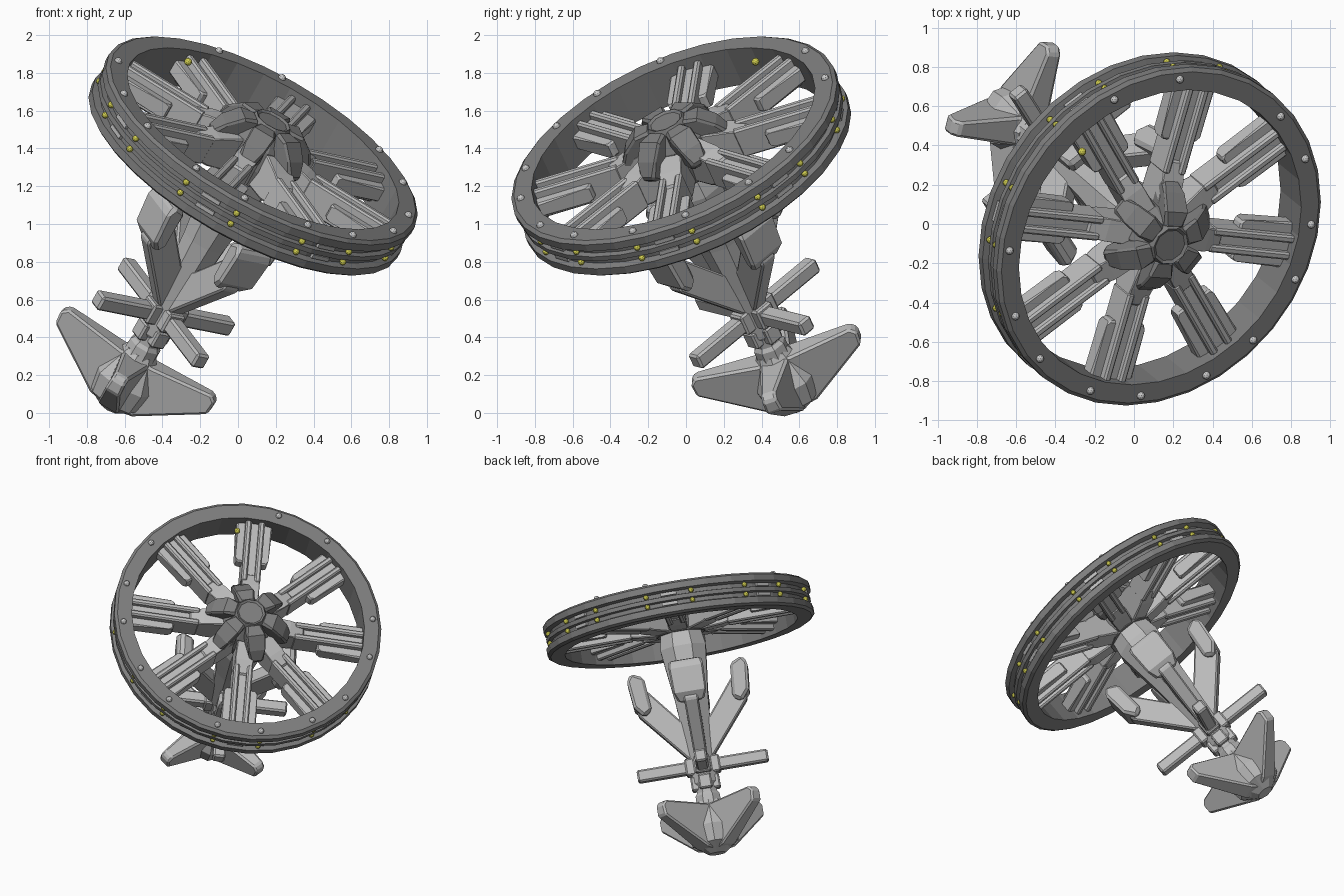
import bpy, bmesh, math
from mathutils import Matrix, Vector

if "Cube" in bpy.data.objects:
    bpy.data.objects.remove(bpy.data.objects["Cube"])

# Tilted frame: local z runs along the axle, local y points uphill
N = Vector((0.46, -0.375, 0.805)).normalized()
U = Vector((-N.y, N.x, 0)).normalized()
V = N.cross(U)
FRAME = Matrix((U, V, N)).transposed().to_4x4()
FRAME.translation = Vector((0.08, -0.025, 1.36))


def material(name, rgb):
    m = bpy.data.materials.new(name)
    m.diffuse_color = (*rgb, 1)
    m.use_nodes = True
    m.node_tree.nodes["Principled BSDF"].inputs["Base Color"].default_value = m.diffuse_color
    return m


DARK = material("dark grey", (0.21, 0.21, 0.21))
LIGHT = material("light grey", (0.5, 0.5, 0.5))
STUD = material("pale stud grey", (0.6, 0.6, 0.6))
YELLOW = material("yellow", (0.65, 0.63, 0.08))


def finish(name, bm, mat, bevel=0):
    bmesh.ops.recalc_face_normals(bm, faces=bm.faces)
    me = bpy.data.meshes.new(name)
    bm.to_mesh(me)
    bm.free()
    me.materials.append(mat)
    ob = bpy.data.objects.new(name, me)
    bpy.context.collection.objects.link(ob)
    ob.matrix_world = FRAME
    if bevel:
        mod = ob.modifiers.new("bevel", "BEVEL")
        mod.width = bevel
        mod.segments = 1
        mod.limit_method = "ANGLE"
        mod.angle_limit = math.radians(40)
    return ob


def at(deg, r, side, z):
    """Point at compass angle from uphill, radius, sideways shift, height."""
    a = math.radians(deg)
    s, c = math.sin(a), math.cos(a)
    return Vector((s * r + c * side, c * r - s * side, z))


def prism(name, pts, angles, mat, shift=(0,), bevel=0.01):
    """Side profile (radius, height, half width) repeated around the axle."""
    bm = bmesh.new()
    n = len(pts)
    for a in angles:
        for s in shift:
            lo = [bm.verts.new(at(a, r, s - w, z)) for r, z, w in pts]
            hi = [bm.verts.new(at(a, r, s + w, z)) for r, z, w in pts]
            bm.faces.new(lo)
            bm.faces.new(hi[::-1])
            for i in range(n):
                j = (i + 1) % n
                bm.faces.new((lo[i], hi[i], hi[j], lo[j]))
    return finish(name, bm, mat, bevel)


def slab(name, r0, r1, z0, z1, w0, w1, angles, mat, shift=(0,), bevel=0.01):
    pts = [(r0, z0, w0), (r1, z0, w1), (r1, z1, w1), (r0, z1, w0)]
    return prism(name, pts, angles, mat, shift, bevel)


def lathe(name, prof, sides, mat, closed=False, turn=0.0, bevel=0):
    bm = bmesh.new()
    rings = [[bm.verts.new(at(turn + 360 * k / sides, r, 0, z)) for k in range(sides)]
             for r, z in prof]
    pairs = list(zip(rings, rings[1:] + rings[:1])) if closed else list(zip(rings, rings[1:]))
    for a, b in pairs:
        for k in range(sides):
            m = (k + 1) % sides
            bm.faces.new((a[k], a[m], b[m], b[k]))
    if not closed:
        bm.faces.new(rings[0])
        bm.faces.new(rings[-1])
    return finish(name, bm, mat, bevel)


def balls(name, spots, rad, mat):
    bm = bmesh.new()
    for p in spots:
        bmesh.ops.create_icosphere(bm, subdivisions=2, radius=rad, matrix=Matrix.Translation(p))
    return finish(name, bm, mat)


SPOKES = [17 + 45 * k for k in range(8)]
ARMS = [15 + 90 * k for k in range(4)]
FLUKES = [60 + 90 * k for k in range(4)]
CLAWS = [60 * k for k in range(6)]

# Rim with two outer grooves
half = [(0.81, 0.115), (0.91, 0.115), (0.93, 0.1), (0.93, 0.057),
        (0.893, 0.047), (0.893, 0.02), (0.92, 0.014)]
lathe("wheel_rim", half + [(r, -z) for r, z in reversed(half)], 32, DARK, closed=True)

# Studs on the rim face and in the grooves
stud_angles = [a + d for a in SPOKES for d in (-10, 10)]
top = [a for a in stud_angles if round(a) % 360 not in (7, 72, 342)]
balls("rim_top_studs", [at(a, 0.872, 0, 0.117) for a in top], 0.021, STUD)
balls("groove_studs", [at(a, 0.906, 0, z) for a in stud_angles for z in (-0.034, 0.034)],
      0.018, YELLOW)
balls("loose_stud", [at(7, 0.716, 0, 0.096)], 0.021, YELLOW)

# Spokes: wide stepped outer plate, twin rails, core and root; ends show in the grooves
prism("spoke_plate", [(0.50, -0.045, 0.1), (0.53, -0.045, 0.125), (0.82, -0.045, 0.125),
                      (0.82, 0.04, 0.125), (0.53, 0.04, 0.125), (0.50, 0.04, 0.1)],
      SPOKES, LIGHT)
slab("spoke_core", 0.15, 0.82, -0.055, 0.05, 0.05, 0.05, SPOKES, LIGHT)
slab("spoke_rails", 0.33, 0.815, -0.085, 0.085, 0.02, 0.02, SPOKES, LIGHT, (-0.046, 0.046))
prism("spoke_root", [(0.08, -0.1, 0.06), (0.30, -0.085, 0.07), (0.40, -0.06, 0.06),
                     (0.40, 0.06, 0.06), (0.30, 0.09, 0.07), (0.08, 0.13, 0.06)],
      SPOKES, LIGHT)
for z in (-0.034, 0.034):
    slab("spoke_end", 0.85, 0.907, z - 0.011, z + 0.011, 0.055, 0.055, SPOKES, LIGHT, bevel=0)

# Hub cap and its claws
lathe("hub", [(0.17, -0.1), (0.19, 0.0), (0.18, 0.12), (0.12, 0.2), (0.1, 0.235),
              (0.085, 0.225)], 10, DARK)
prism("hub_claw", [(0.06, 0.05, 0.07), (0.27, 0.03, 0.05), (0.31, 0.07, 0.045),
                   (0.26, 0.15, 0.07), (0.18, 0.22, 0.075), (0.09, 0.225, 0.05)],
      CLAWS, DARK, bevel=0.015)

# Tapered stem and collars
lathe("stem", [(0.15, -0.08), (0.17, -0.2), (0.15, -0.36), (0.125, -0.55), (0.1, -0.85),
               (0.09, -1.0), (0.09, -1.15), (0.075, -1.17), (0.075, -1.22), (0.09, -1.24),
               (0.1, -1.5)], 8, LIGHT, turn=22.5 + 15)
slab("stem_ribs", 0.0, 0.1, -1.2, -1.1, 0.045, 0.045, ARMS, LIGHT)

# Four angled struts with pods
prism("strut", [(0.03, -1.0, 0.045), (0.09, -0.97, 0.045), (0.38, -0.62, 0.05),
                (0.37, -0.45, 0.05), (0.30, -0.45, 0.05), (0.1, -0.70, 0.05),
                (0.03, -0.70, 0.05)], ARMS, LIGHT)
prism("pod", [(0.28, -0.60, 0.08), (0.34, -0.64, 0.09), (0.40, -0.57, 0.125),
              (0.42, -0.38, 0.13), (0.385, -0.33, 0.11), (0.30, -0.37, 0.11)],
      ARMS, LIGHT, bevel=0.02)

# Cross bars
slab("cross_bar", 0.0, 0.455, -1.075, -0.99, 0.043, 0.043, ARMS, LIGHT, bevel=0.012)
slab("cross_bar_socket", 0.0, 0.12, -1.09, -0.97, 0.055, 0.055, ARMS, LIGHT)

# Deep anchor flukes meeting at the crown
prism("anchor_fluke", [(0.0, -1.64, 0.06), (0.13, -1.61, 0.065), (0.47, -1.385, 0.045),
                       (0.475, -1.31, 0.04), (0.44, -1.28, 0.04), (0.09, -1.31, 0.075),
                       (0.0, -1.29, 0.075)], FLUKES, LIGHT, bevel=0.012)
lathe("anchor_crown", [(0.09, -1.28), (0.18, -1.46), (0.16, -1.58), (0.06, -1.65)], 8, LIGHT,
      turn=15)
